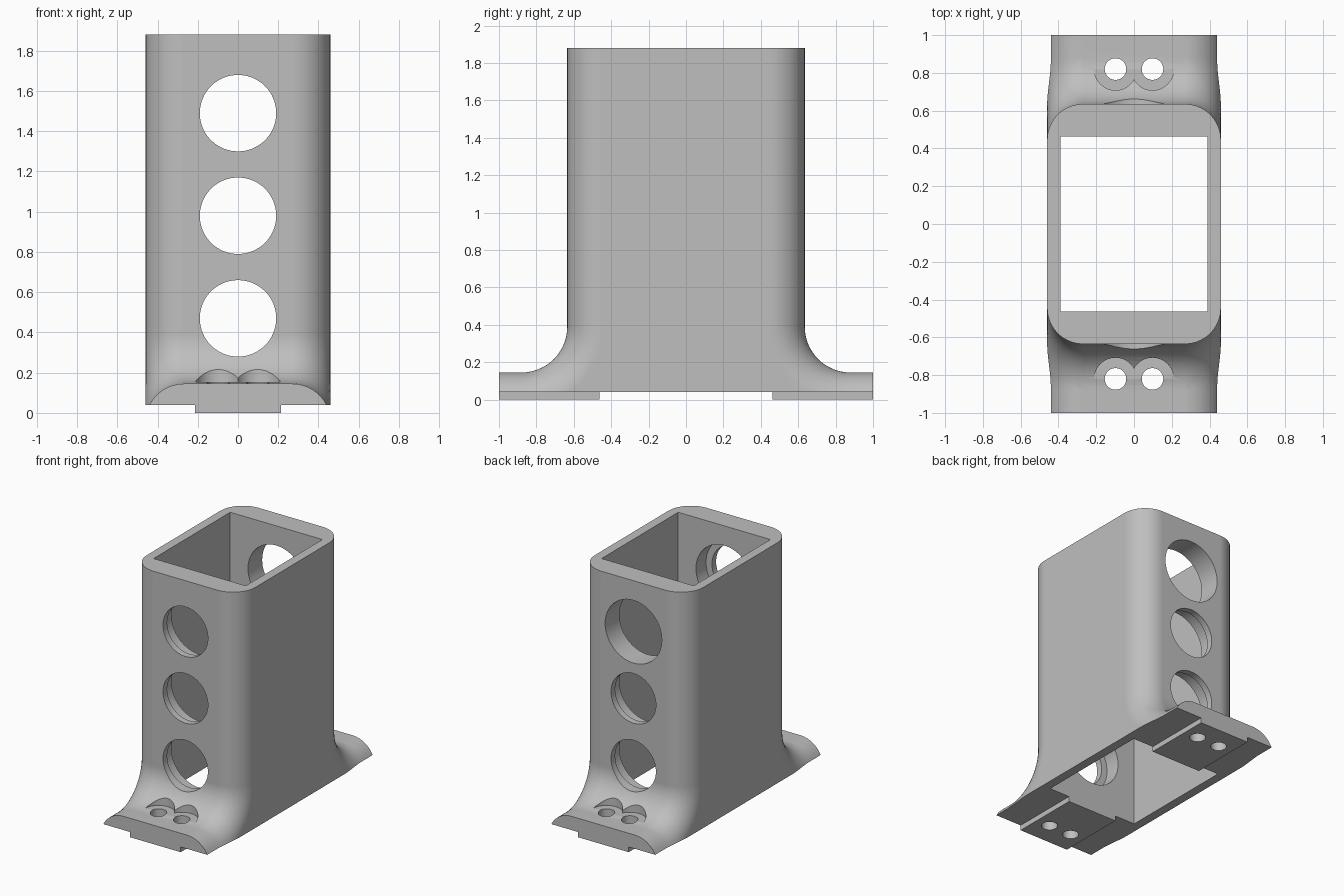
import bpy, bmesh
from math import sin, cos, acos, sqrt, pi
from mathutils import Matrix

if "Cube" in bpy.data.objects:
    bpy.data.objects.remove(bpy.data.objects["Cube"])

HALF_X, HALF_Y, TOP, BASE = 0.46, 0.635, 1.88, 0.04
CORNER = 0.19              # rounded vertical corners
FILLET, SHELF = 0.245, 0.145   # sweep from wall into flange
FLANGE_END = 1.0
CAVITY_X, CAVITY_Y = 0.39, 0.463

grey = bpy.data.materials.new("plain grey")
grey.use_nodes = True
grey.diffuse_color = (0.52, 0.52, 0.52, 1)
grey.node_tree.nodes["Principled BSDF"].inputs["Base Color"].default_value = grey.diffuse_color


def make_object(name, bm):
    bmesh.ops.recalc_face_normals(bm, faces=bm.faces)
    mesh = bpy.data.meshes.new(name)
    bm.to_mesh(mesh)
    bm.free()
    mesh.materials.append(grey)
    obj = bpy.data.objects.new(name, mesh)
    bpy.context.collection.objects.link(obj)
    return obj


def box(name, x0, x1, y0, y1, z0, z1):
    bm = bmesh.new()
    bmesh.ops.create_cube(bm, size=1)
    bmesh.ops.scale(bm, vec=(x1 - x0, y1 - y0, z1 - z0), verts=bm.verts)
    bmesh.ops.translate(bm, vec=((x0 + x1) / 2, (y0 + y1) / 2, (z0 + z1) / 2), verts=bm.verts)
    return make_object(name, bm)


def cylinder(name, radius, start, end, axis, a, b):
    """Cylinder along y (a=x, b=z) or along z (a=x, b=y)."""
    bm = bmesh.new()
    bmesh.ops.create_cone(bm, cap_ends=True, segments=64, radius1=radius,
                          radius2=radius, depth=abs(end - start))
    mid = (start + end) / 2
    if axis == "y":
        bmesh.ops.rotate(bm, matrix=Matrix.Rotation(pi / 2, 3, "X"), verts=bm.verts)
    spot = (a, mid, b) if axis == "y" else (a, b, mid)
    bmesh.ops.translate(bm, vec=spot, verts=bm.verts)
    return make_object(name, bm)


def cut(obj, cutters):
    for c in cutters:
        mod = obj.modifiers.new("cut", "BOOLEAN")
        mod.operation, mod.solver, mod.object = "DIFFERENCE", "EXACT", c
        c.hide_render = True
    bpy.context.view_layer.update()
    graph = bpy.context.evaluated_depsgraph_get()
    mesh = bpy.data.meshes.new_from_object(obj.evaluated_get(graph))
    obj.modifiers.clear()
    obj.data = mesh


def smooth(obj):
    bpy.ops.object.select_all(action="DESELECT")
    obj.select_set(True)
    bpy.context.view_layer.objects.active = obj
    bpy.ops.object.shade_smooth_by_angle(angle=pi / 6)
    mod = obj.modifiers.new("even shading", "WEIGHTED_NORMAL")
    mod.keep_sharp = True


def outline(z, start, end_y=None, steps=14):
    """Horizontal slice; start is the corner angle where the slice begins."""
    drop = max(0, FILLET + SHELF - z)
    quarter = []
    for i in range(steps + 1):
        a = start + (pi / 2 - start) * (i / steps) ** 1.5
        x = HALF_X - CORNER + CORNER * sin(a)
        reach = FILLET + CORNER * (1 - cos(a))
        y = HALF_Y + FILLET - sqrt(max(0, reach ** 2 - drop ** 2))
        quarter.append((x, y))
    quarter.insert(0, (quarter[0][0], end_y or quarter[0][1]))
    ring = [(x, -y) for x, y in quarter] + [(x, y) for x, y in reversed(quarter)]
    ring += [(-x, y) for x, y in quarter] + [(-x, -y) for x, y in reversed(quarter)]
    return [(x, y, z) for x, y in ring]


# Body and flared flanges, lofted from horizontal slices
slices = [outline(TOP, 0)]
ARC = 16
for i in range(ARC + 1):
    slices.append(outline(SHELF + FILLET * (1 - sin(pi / 2 * i / ARC)), 0))
last = acos(1 - (SHELF - BASE) / CORNER)
for i in range(9):
    a = last * i / 8
    slices.append(outline(SHELF - CORNER * (1 - cos(a)), a, FLANGE_END))

bm = bmesh.new()
rings = [[bm.verts.new(p) for p in s] for s in slices]
for upper, lower in zip(rings, rings[1:]):
    for i in range(len(upper)):
        j = (i + 1) % len(upper)
        bm.faces.new((upper[i], upper[j], lower[j], lower[i]))
bm.faces.new(rings[0])
bm.faces.new(rings[-1])
bmesh.ops.remove_doubles(bm, verts=bm.verts, dist=1e-5)
body = make_object("body", bm)

# Central cavity
body_cuts = [box("cavity_cutter", -CAVITY_X, CAVITY_X, -CAVITY_Y, CAVITY_Y, -1, 3)]

# Round wall holes, with a thin outer lip and a wider bore behind it
LIP, HOLE, BORE = 0.05, 0.19, 0.24
for side in (-1, 1):
    for level, z in enumerate((0.47, 0.98, 1.49)):
        if side == 1 and level == 2:
            body_cuts.append(cylinder("wide_cutter", BORE, 0.4, 1.2, "y", 0, z))
            continue
        body_cuts.append(cylinder("bore_cutter", BORE, side * 0.4,
                                  side * (HALF_Y - LIP), "y", 0, z))
        body_cuts.append(cylinder("hole_cutter", HOLE, side * 0.5, side * 1.2, "y", 0, z))

# Screw holes and their flat seats in the flanges
screw_cuts = []
for y in (-0.82, 0.82):
    for x in (-0.098, 0.098):
        screw_cuts.append(cylinder("screw_cutter", 0.057, -0.3, 0.5, "z", x, y))
        body_cuts.append(cylinder("seat_cutter", 0.112, 0.153, 0.5, "z", x, y))
cut(body, body_cuts + screw_cuts)
smooth(body)

# Locating tongues under the flanges
for name, y0, y1 in (("front_tongue", -FLANGE_END, -CAVITY_Y),
                     ("back_tongue", CAVITY_Y, FLANGE_END)):
    tongue = box(name, -0.215, 0.215, y0, y1, 0, BASE)
    cut(tongue, [c for c in screw_cuts if y0 < c.data.vertices[0].co.y < y1])
    smooth(tongue)

for c in body_cuts + screw_cuts:
    bpy.data.objects.remove(c)
